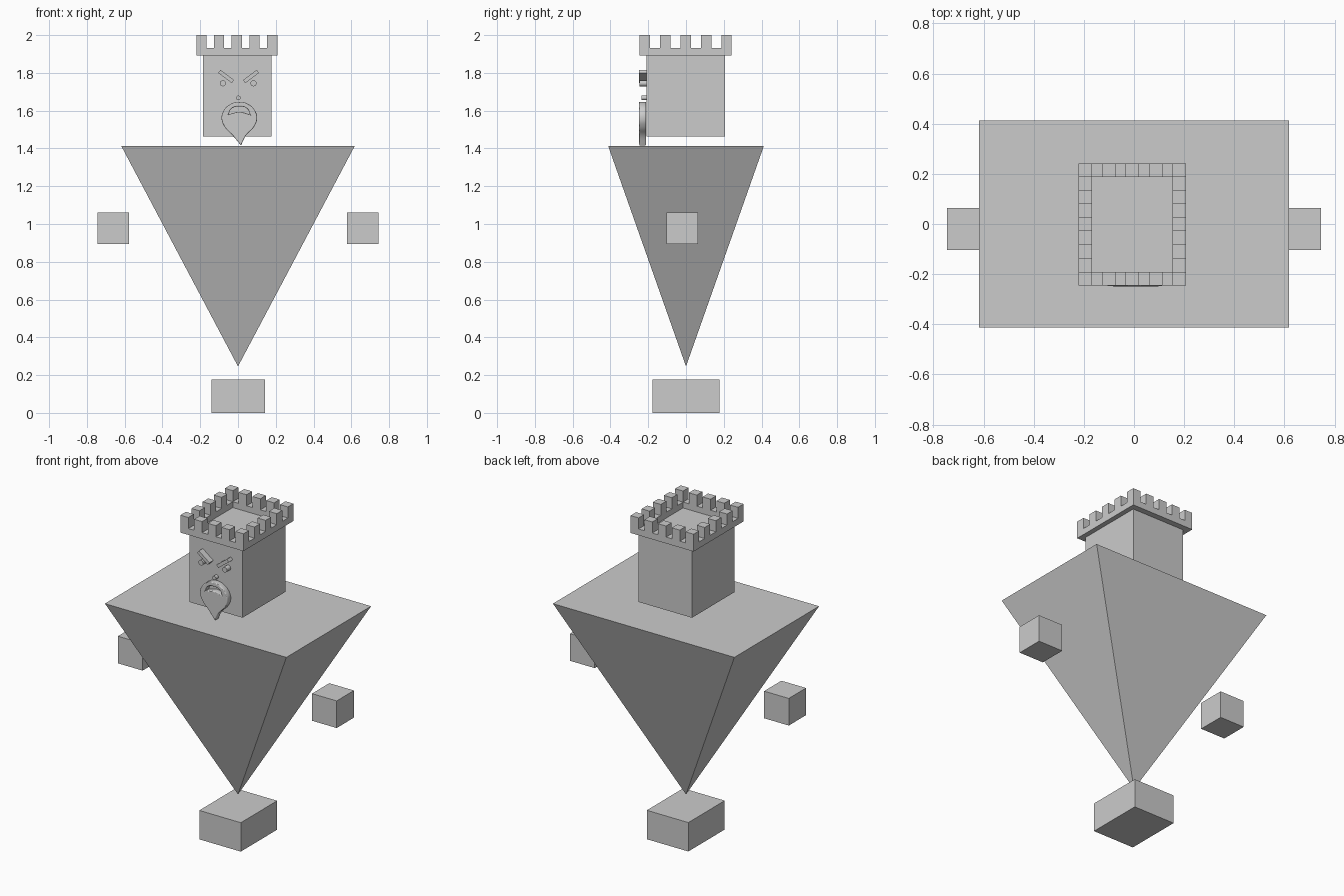
import bpy, bmesh, math
from mathutils import Matrix, Vector

if "Cube" in bpy.data.objects:
    bpy.data.objects.remove(bpy.data.objects["Cube"])

stone = bpy.data.materials.new("light grey stone")
stone.use_nodes = True
stone.diffuse_color = (0.6, 0.6, 0.6, 1)
stone.node_tree.nodes["Principled BSDF"].inputs["Base Color"].default_value = (0.6, 0.6, 0.6, 1)


def finish(name, bm):
    bmesh.ops.recalc_face_normals(bm, faces=bm.faces)
    mesh = bpy.data.meshes.new(name)
    bm.to_mesh(mesh)
    bm.free()
    mesh.materials.append(stone)
    obj = bpy.data.objects.new(name, mesh)
    bpy.context.collection.objects.link(obj)
    return obj


def add_box(bm, low, high, turn=0):
    low, high = Vector(low), Vector(high)
    place = Matrix.Translation((low + high) / 2) @ Matrix.Rotation(turn, 4, 'Y')
    bmesh.ops.create_cube(bm, size=1, matrix=place @ Matrix.Diagonal((*(high - low), 1)))


def box(name, low, high, turn=0):
    bm = bmesh.new()
    add_box(bm, low, high, turn)
    return finish(name, bm)


def stud(name, x, z, radius, depth):
    bm = bmesh.new()
    place = Matrix.Translation((x, FACE - depth / 2, z)) @ Matrix.Rotation(math.pi / 2, 4, 'X')
    bmesh.ops.create_cone(bm, cap_ends=True, segments=24, radius1=radius,
                          radius2=radius, depth=depth, matrix=place)
    obj = finish(name, bm)
    bpy.context.view_layer.objects.active = obj
    obj.select_set(True)
    bpy.ops.object.shade_smooth_by_angle()
    obj.select_set(False)


FACE = -0.21

# Foot block and floating hands
box("foot", (-0.14, -0.177, 0), (0.143, 0.177, 0.178))
for side, x in (("right", -0.661), ("left", 0.661)):
    box(side + "_hand", (x - 0.084, -0.104, 0.894), (x + 0.084, 0.064, 1.061))

# Body: upside-down pyramid
bm = bmesh.new()
apex = bm.verts.new((0, 0, 0.246))
rim = [bm.verts.new((x * 0.618, y * 0.412, 1.413))
       for x, y in ((-1, -1), (1, -1), (1, 1), (-1, 1))]
bm.faces.new(rim)
for i in range(4):
    bm.faces.new((apex, rim[i], rim[(i + 1) % 4]))
finish("body", bm)

# Head
box("head", (-0.185, FACE, 1.462), (0.178, 0.206, 1.896))

# Battlement: low wall ring and merlons
X0, X1, Y0, Y1, WALL = -0.221, 0.208, -0.245, 0.242, 0.054
BASE, NOTCH, TOP = 1.893, 1.932, 2.0
bm = bmesh.new()
loops = []
for inset in (0, WALL):
    for z in (BASE, NOTCH):
        loops.append([bm.verts.new((x, y, z)) for x, y in (
            (X0 + inset, Y0 + inset), (X1 - inset, Y0 + inset),
            (X1 - inset, Y1 - inset), (X0 + inset, Y1 - inset))])
for a, b in ((0, 1), (1, 3), (3, 2), (2, 0)):
    for i in range(4):
        j = (i + 1) % 4
        bm.faces.new((loops[a][i], loops[a][j], loops[b][j], loops[b][i]))
finish("battlement_wall", bm)

bm = bmesh.new()
COUNT = 5
for i in range(COUNT):
    for j in range(COUNT):
        if i in (0, COUNT - 1) or j in (0, COUNT - 1):
            x = X0 + (X1 - X0 - WALL) * i / (COUNT - 1)
            y = Y0 + (Y1 - Y0 - WALL) * j / (COUNT - 1)
            add_box(bm, (x, y, NOTCH), (x + WALL, y + WALL, TOP))
finish("merlons", bm)

# Angry brows, eyes and nose
for side, s in (("right", -1), ("left", 1)):
    x = 0.003 + s * 0.066
    box(side + "_brow", (x - 0.045, -0.248, 1.771), (x + 0.045, FACE, 1.791),
        turn=-s * math.radians(37))
    stud(side + "_eye", 0.001 + s * 0.081, 1.745, 0.016, 0.037)
stud("nose", 0.002, 1.668, 0.012, 0.025)


# Goatee: teardrop plate with a frowning mouth opening
def outline(curve, points, sharp):
    spline = curve.splines.new('BEZIER')
    spline.bezier_points.add(len(points) - 1)
    for i, (p, (x, z)) in enumerate(zip(spline.bezier_points, points)):
        p.co = (x, z, 0)
        p.handle_left_type = p.handle_right_type = 'VECTOR' if i in sharp else 'AUTO'
    spline.use_cyclic_u = True


curve = bpy.data.curves.new("goatee", 'CURVE')
curve.dimensions = '2D'
curve.fill_mode = 'BOTH'
curve.resolution_u = 6
curve.extrude = 0.014
curve.bevel_depth = 0.005
curve.bevel_resolution = 2
curve.offset = -0.005
MID = 0.007
half = [(0.05, 1.633), (0.083, 1.6), (0.094, 1.56), (0.078, 1.515), (0.035, 1.468)]
outline(curve, [(MID, 1.647)] + [(MID + x, z) for x, z in half] + [(0.016, 1.416)]
        + [(MID - x, z) for x, z in reversed(half)], {6})
mouth = [(0.057, 1.579), (0.042, 1.61)]
lip = [(0.03, 1.588)]
outline(curve, [(MID - x, z) for x, z in mouth] + [(MID, 1.622)]
        + [(MID + x, z) for x, z in reversed(mouth)]
        + [(MID + x, z) for x, z in lip] + [(MID, 1.594)]
        + [(MID - x, z) for x, z in lip], {0, 4})
curve.materials.append(stone)
goatee = bpy.data.objects.new("goatee", curve)
bpy.context.collection.objects.link(goatee)
goatee.location = (0, FACE - 0.0195, 0)
goatee.rotation_euler = (math.pi / 2, 0, 0)
bpy.context.view_layer.objects.active = goatee
goatee.select_set(True)
bpy.ops.object.convert(target='MESH')
bpy.ops.object.shade_smooth_by_angle()
